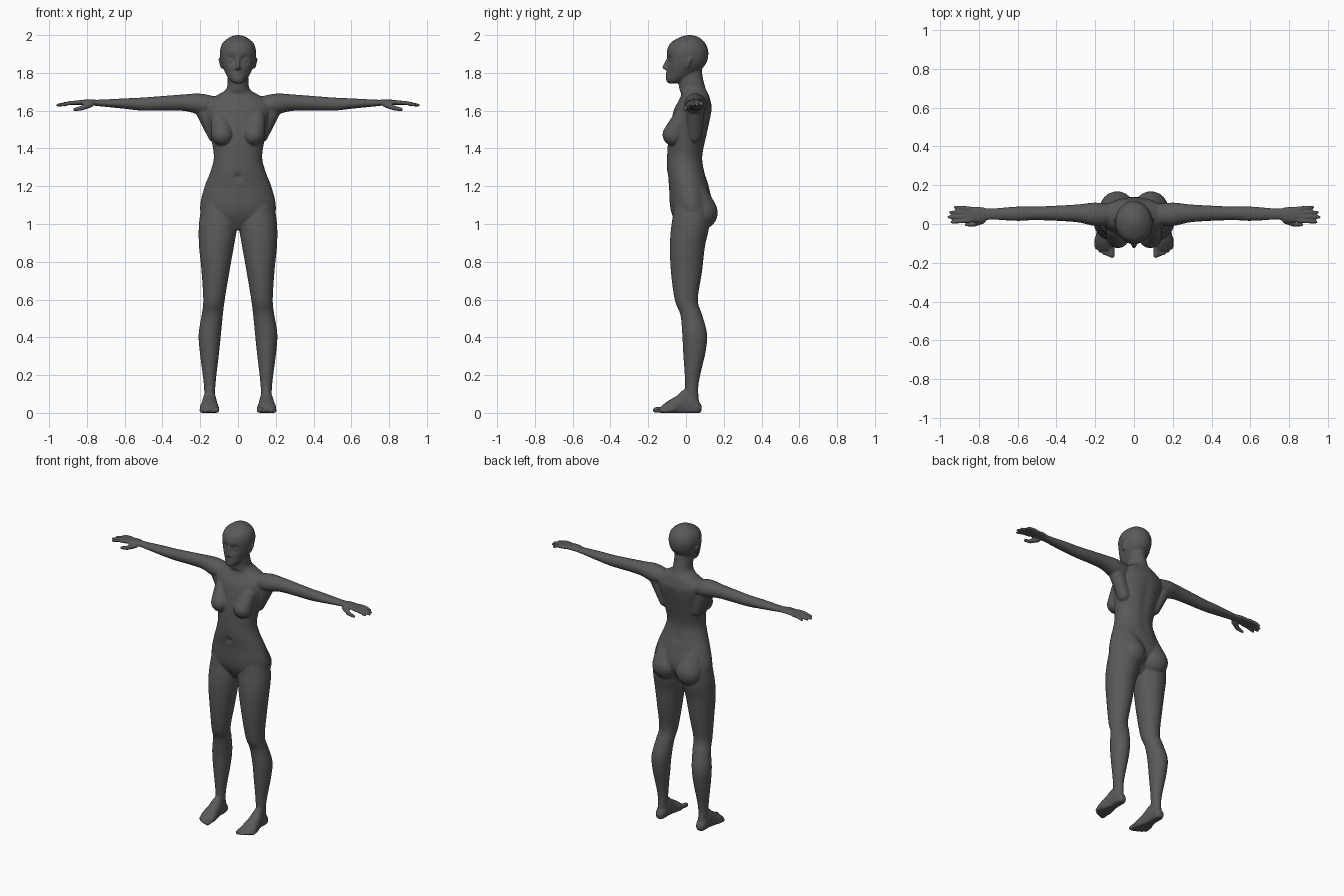
import bpy, bmesh, math
from mathutils import Vector

default_cube = bpy.data.objects.get("Cube")
if default_cube:
    bpy.data.objects.remove(default_cube, do_unlink=True)

tone = (.1, .1, .1, 1)
skin = bpy.data.materials.new("dark_grey_skin")
skin.use_nodes = True
skin.diffuse_color = tone
skin.node_tree.nodes["Principled BSDF"].inputs["Base Color"].default_value = tone

# Where a section (position, first offset, second offset) lies in space
AXES = {"x": lambda at, first, second: (at, first, second),
        "y": lambda at, first, second: (first, at, second),
        "z": lambda at, first, second: (first, second, at)}


def level(at, half, front, back):
    """Symmetrical section of the trunk or head."""
    return at, -half, half, front, back


def cut(at, **sides):
    """Section of a limb, bounded by its four sides."""
    return (at, *sides.values())


def ball(x, y, z, radius):
    return x, y, z, radius


def smooth_rows(rows, steps):
    """Catmull-Rom interpolation of the sections."""
    result = []
    last = len(rows) - 1
    for i in range(last):
        near = [rows[max(0, min(last, i + k))] for k in (-1, 0, 1, 2)]
        for step in range(steps):
            u = step / steps
            result.append([b + u / 2 * (c - a + u * (2 * a - 5 * b + 4 * c - d
                           + u * (3 * (b - c) + d - a))) for a, b, c, d in zip(*near)])
    return result + [rows[last]]


def loft(bm, rows, axis="z", side=1, steps=8, segments=64):
    """Closed tube of elliptical sections, kept above the ground."""
    rings = []
    for at, low, high, bottom, top in smooth_rows(rows, steps):
        ring = []
        for k in range(segments):
            angle = math.tau * k / segments
            first = (low + high + (high - low) * math.cos(angle)) / 2
            second = (bottom + top + (top - bottom) * math.sin(angle)) / 2
            x, y, z = AXES[axis](at, first, second)
            ring.append(bm.verts.new((x * side, y, max(z, 0))))
        rings.append(ring)
    for lower, upper in zip(rings, rings[1:]):
        for k in range(segments):
            bm.faces.new((lower[k - 1], lower[k], upper[k], upper[k - 1]))
    bm.faces.new(rings[0])
    bm.faces.new(rings[-1])
    return [vert for ring in rings for vert in ring]


def blob(bm, *balls, side=1):
    """Convex skin stretched around balls."""
    verts = []
    for x, y, z, radius in balls:
        for i in range(1, 12):
            latitude = math.pi * i / 12
            for k in range(18):
                longitude = math.tau * k / 18
                reach = radius * math.sin(latitude)
                verts.append(bm.verts.new((side * (x + reach * math.cos(longitude)),
                                           y + reach * math.sin(longitude),
                                           z + radius * math.cos(latitude))))
    bmesh.ops.convex_hull(bm, input=verts)
    spare = [vert for vert in verts if vert.is_valid and not vert.link_faces]
    bmesh.ops.delete(bm, geom=spare)


def chain(bm, *balls, side=1):
    """Jointed row of blobs."""
    for start, end in zip(balls, balls[1:]):
        blob(bm, start, end, side=side)


def push(verts, centre, size, depth):
    """Soft sculpting stroke towards the back."""
    for vert in verts:
        distance = (vert.co - Vector(centre)).length / size
        vert.co.y += depth * math.exp(-distance * distance)


TORSO = [
    level(at=.97, half=.05, front=-.03, back=.06),
    level(at=1.04, half=.18, front=-.07, back=.12),
    level(at=1.1, half=.2, front=-.085, back=.14),
    level(at=1.2, half=.176, front=-.09, back=.12),
    level(at=1.28, half=.145, front=-.1, back=.1),
    level(at=1.36, half=.128, front=-.1, back=.09),
    level(at=1.48, half=.148, front=-.09, back=.115),
    level(at=1.6, half=.175, front=-.065, back=.137),
    level(at=1.65, half=.165, front=-.04, back=.13),
    level(at=1.685, half=.105, front=-.025, back=.12),
    level(at=1.715, half=.062, front=-.035, back=.105),
    level(at=1.77, half=.055, front=-.04, back=.09),
    level(at=1.84, half=.05, front=-.02, back=.08)]

HEAD = [
    level(at=1.745, half=.02, front=-.095, back=-.05),
    level(at=1.76, half=.04, front=-.105, back=0),
    level(at=1.79, half=.062, front=-.105, back=.05),
    level(at=1.84, half=.085, front=-.1, back=.1),
    level(at=1.88, half=.094, front=-.1, back=.116),
    level(at=1.92, half=.095, front=-.1, back=.117),
    level(at=1.96, half=.08, front=-.08, back=.1),
    level(at=1.99, half=.042, front=-.03, back=.065),
    level(at=2, half=.01, front=.01, back=.03)]

ARM = [
    cut(at=.1, front=0, back=.1, under=1.58, over=1.67),
    cut(at=.2, front=-.01, back=.11, under=1.58, over=1.69),
    cut(at=.3, front=.01, back=.1, under=1.6, over=1.685),
    cut(at=.5, front=.02, back=.09, under=1.6, over=1.67),
    cut(at=.6, front=.016, back=.09, under=1.61, over=1.665),
    cut(at=.74, front=.022, back=.08, under=1.624, over=1.658),
    cut(at=.79, front=.01, back=.088, under=1.63, over=1.66),
    cut(at=.865, front=.007, back=.09, under=1.63, over=1.652)]

LEG = [
    cut(at=1.12, inner=.02, outer=.188, front=-.06, back=.12),
    cut(at=1.04, inner=.006, outer=.202, front=-.07, back=.125),
    cut(at=.97, inner=.007, outer=.208, front=-.08, back=.12),
    cut(at=.88, inner=.022, outer=.206, front=-.085, back=.1),
    cut(at=.75, inner=.045, outer=.193, front=-.08, back=.085),
    cut(at=.6, inner=.07, outer=.184, front=-.06, back=.063),
    cut(at=.52, inner=.08, outer=.192, front=-.03, back=.085),
    cut(at=.42, inner=.09, outer=.208, front=-.02, back=.111),
    cut(at=.32, inner=.1, outer=.202, front=-.015, back=.103),
    cut(at=.14, inner=.12, outer=.18, front=-.005, back=.065),
    cut(at=.01, inner=.12, outer=.18, front=-.02, back=.078)]

FOOT = [
    cut(at=.083, inner=.135, outer=.165, sole=.01, instep=.04),
    cut(at=.06, inner=.12, outer=.18, sole=-.01, instep=.07),
    cut(at=0, inner=.115, outer=.185, sole=-.015, instep=.125),
    cut(at=-.05, inner=.108, outer=.195, sole=-.015, instep=.09),
    cut(at=-.1, inner=.1, outer=.202, sole=-.015, instep=.06),
    cut(at=-.137, inner=.107, outer=.187, sole=0, instep=.03)]

bm = bmesh.new()

# Torso with navel and spine groove
torso = loft(bm, TORSO)
push(torso, centre=(0, -.095, 1.25), size=.016, depth=.012)
for i in range(8):
    push(torso, centre=(0, .11, 1.27 + i * .045), size=.03, depth=-.006)

# Head with nose bridge and chin
head = loft(bm, HEAD, segments=96)
chain(bm, ball(x=0, y=-.097, z=1.872, radius=.007),
      ball(x=0, y=-.115, z=1.83, radius=.011))
blob(bm, ball(x=0, y=-.088, z=1.764, radius=.017))

for side in (1, -1):
    # Eye socket, hollow cheek and eye
    push(head, centre=(side * .036, -.095, 1.867), size=.02, depth=.017)
    push(head, centre=(side * .05, -.09, 1.8), size=.03, depth=.005)
    blob(bm, ball(x=.036, y=-.076, z=1.866, radius=.013), side=side)

    # Nostril, lips and ear
    blob(bm, ball(x=0, y=-.108, z=1.825, radius=.009),
         ball(x=.01, y=-.104, z=1.823, radius=.008), side=side)
    mouth_corner = ball(x=.02, y=-.089, z=1.791, radius=.004)
    for lip_height in (1.798, 1.784):
        blob(bm, ball(x=0, y=-.101, z=lip_height, radius=.007), mouth_corner, side=side)
    blob(bm, ball(x=.096, y=.022, z=1.872, radius=.009),
         ball(x=.086, y=.006, z=1.828, radius=.007),
         ball(x=.09, y=.003, z=1.865, radius=.006), side=side)

    # Breast, underarm and buttock
    blob(bm, ball(x=.083, y=-.066, z=1.473, radius=.059),
         ball(x=.1, y=-.025, z=1.56, radius=.045), side=side)
    blob(bm, ball(x=.12, y=.045, z=1.47, radius=.04),
         ball(x=.18, y=.05, z=1.61, radius=.05), side=side)
    blob(bm, ball(x=.087, y=.079, z=1.06, radius=.09),
         ball(x=.085, y=.03, z=1.16, radius=.085), side=side)

    # Limbs
    loft(bm, ARM, axis="x", side=side)
    loft(bm, LEG, axis="z", side=side)
    loft(bm, FOOT, axis="y", side=side)

    # Fingers from index to little, then the thumb
    for i, tip in enumerate((.938, .954, .946, .922)):
        base, end = .017 + i * .021, .01 + i * .0255
        chain(bm, ball(x=.85, y=base, z=1.643, radius=.012),
              ball(x=.895, y=(base + end) / 2, z=1.64, radius=.0105),
              ball(x=tip, y=end, z=1.629, radius=.0085), side=side)
    chain(bm, ball(x=.78, y=.018, z=1.634, radius=.017),
          ball(x=.825, y=-.002, z=1.614, radius=.013),
          ball(x=.865, y=-.003, z=1.606, radius=.009), side=side)

    # Toes, the big toe first
    for i in range(5):
        x = .114 + i * .02
        tip = -.161 + i * i * .0025
        radius = .01 if i else .015
        chain(bm, ball(x, tip + .05, z=radius + .006, radius=radius),
              ball(x, tip, z=radius, radius=radius), side=side)

bmesh.ops.recalc_face_normals(bm, faces=bm.faces)
mesh = bpy.data.meshes.new("body")
bm.to_mesh(mesh)
bm.free()
mesh.materials.append(skin)
body = bpy.data.objects.new("body", mesh)
bpy.context.collection.objects.link(body)

# Fuse the parts into one soft skin
fuse = body.modifiers.new("fuse", "REMESH")
fuse.mode = "VOXEL"
fuse.voxel_size = .005
fuse.use_smooth_shade = True
relax = body.modifiers.new("relax", "SMOOTH")
relax.factor = .5
relax.iterations = 6
